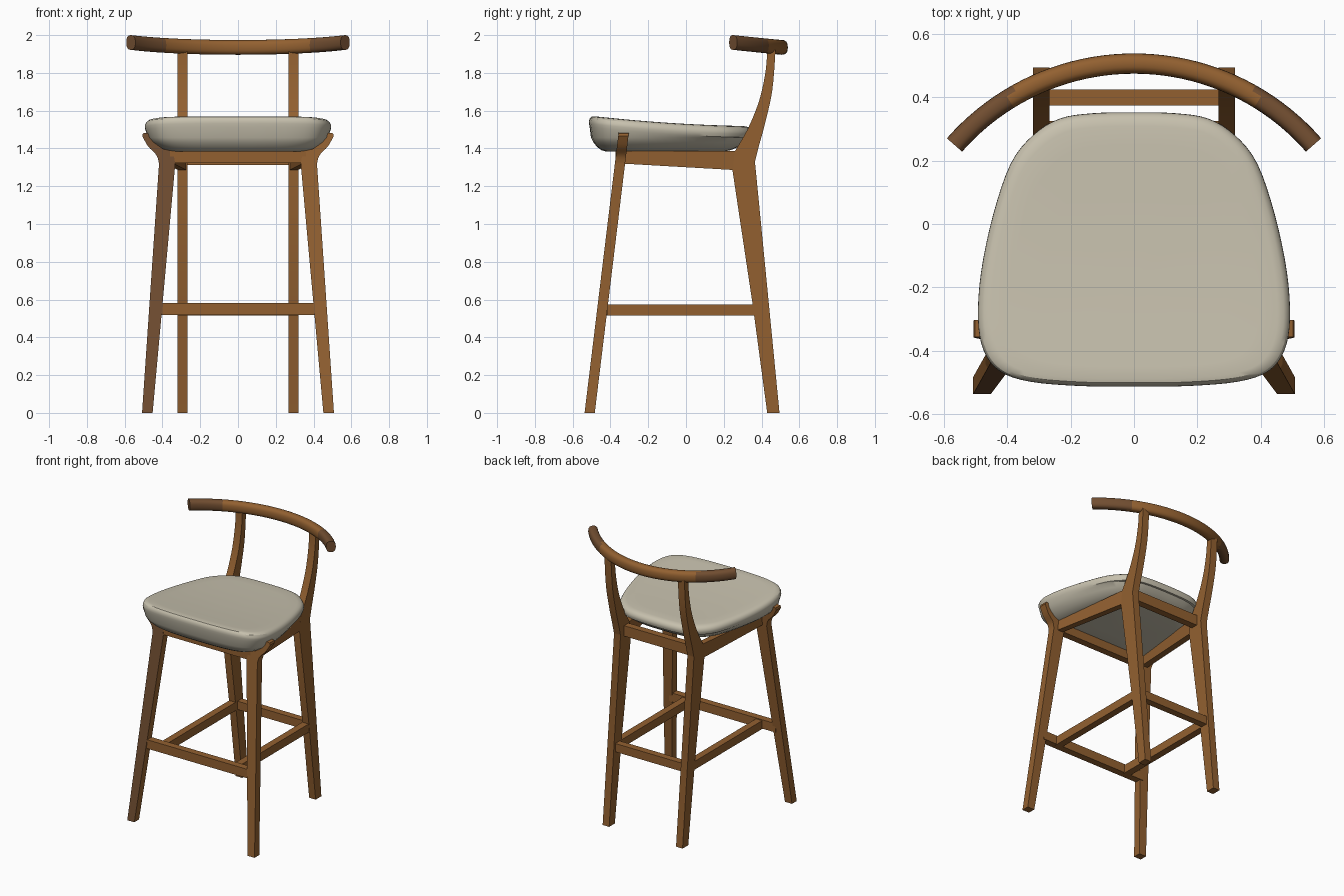
import bpy, bmesh, math
from mathutils import Vector

if "Cube" in bpy.data.objects:
    bpy.data.objects.remove(bpy.data.objects["Cube"])


def material(name, rgb):
    m = bpy.data.materials.new(name)
    m.diffuse_color = (*rgb, 1)
    m.use_nodes = True
    m.node_tree.nodes["Principled BSDF"].inputs["Base Color"].default_value = m.diffuse_color
    return m


wood = material("warm wood", (0.29, 0.118, 0.03))
dark_wood = material("dark wood", (0.165, 0.075, 0.03))
fabric = material("cream fabric", (0.57, 0.53, 0.42))


def finish(name, bm, *mats):
    bmesh.ops.recalc_face_normals(bm, faces=bm.faces)
    me = bpy.data.meshes.new(name)
    bm.to_mesh(me)
    bm.free()
    for m in mats:
        me.materials.append(m)
    ob = bpy.data.objects.new(name, me)
    bpy.context.collection.objects.link(ob)
    return ob


def smooth(pts, n=6, closed=False):
    """Catmull-Rom curve through 2D points."""
    p = [Vector(q) for q in pts]
    k = len(p)
    get = (lambda i: p[i % k]) if closed else (lambda i: p[max(0, min(k - 1, i))])
    out = []
    for i in range(k if closed else k - 1):
        a, b, c, d = get(i - 1), get(i), get(i + 1), get(i + 2)
        for j in range(n):
            t = j / n
            out.append(0.5 * (2 * b + (c - a) * t + (2 * a - 5 * b + 4 * c - d) * t * t
                              + (3 * b - a - 3 * c + d) * t ** 3))
    return out if closed else out + [p[-1]]


def prism(name, profile, place):
    """Extrude a 2D profile; place(u, v, side) gives the 3D point, side is -1 or 1."""
    bm = bmesh.new()
    ends = [[bm.verts.new(place(u, v, t)) for u, v in profile] for t in (-1, 1)]
    for e in ends:
        bm.faces.new(e)
    n = len(profile)
    for i in range(n):
        j = (i + 1) % n
        bm.faces.new((ends[0][i], ends[0][j], ends[1][j], ends[1][i]))
    return finish(name, bm, wood, dark_wood)


def loft(name, rings, *mats):
    bm = bmesh.new()
    vs = [[bm.verts.new(p) for p in r] for r in rings]
    n = len(vs[0])
    for a, b in zip(vs, vs[1:]):
        for i in range(n):
            j = (i + 1) % n
            bm.faces.new((a[i], a[j], b[j], b[i]))
    bm.faces.new(vs[0])
    bm.faces.new(vs[-1])
    return finish(name, bm, *mats)


def box(name, x0, x1, y0, y1, z0, z1):
    prism(name, [(x0, z0), (x1, z0), (x1, z1), (x0, z1)],
          lambda u, v, t: (u, y0 if t < 0 else y1, v))


# Front legs: tapered, flaring out into a small hook beside the cushion
outer = smooth([(0.418, 1.32), (0.432, 1.365), (0.475, 1.41), (0.507, 1.465)], 4)
inner = smooth([(0.462, 1.485), (0.44, 1.44), (0.40, 1.40), (0.345, 1.387)], 4)
front_leg = ([(0.452, 0), (0.508, 0)] + outer + [(0.503, 1.48)] + inner + [(0.332, 1.32)])

# Back legs: straight below the seat, curving back above it
back_edge = smooth([(0.365, 1.33), (0.385, 1.41), (0.418, 1.53), (0.457, 1.71), (0.474, 1.92)], 5)
fore_edge = smooth([(0.431, 1.92), (0.42, 1.80), (0.388, 1.655), (0.33, 1.51), (0.259, 1.385)], 5)
back_leg = [(0.43, 0), (0.495, 0)] + back_edge + fore_edge + [(0.246, 1.285), (0.352, 0.58)]

for s, side in ((1, "right"), (-1, "left")):
    leg = prism("front_leg_" + side, front_leg,
                lambda u, v, t: (s * u, -0.51 + 0.1216 * v + 0.027 * t, v))
    if s < 0:
        for f in leg.data.polygons:
            f.material_index = int(f.normal.y < -0.8)
    prism("back_leg_" + side, back_leg, lambda u, v, t: (s * (0.293 + 0.026 * t), u, v))
    # Side seat rail converges towards the back leg
    prism("side_seat_rail_" + side,
          [(-0.34, 1.32), (0.27, 1.285), (0.27, 1.387), (-0.34, 1.387)],
          lambda u, v, t: (s * (0.365 - 0.115 * (u + 0.34) + 0.022 * t), u, v))
    x = sorted((s * 0.267, s * 0.317))
    box("side_stretcher_" + side, *x, -0.43, 0.39, 0.515, 0.575)

# Cross rails and stretchers
box("front_seat_rail", -0.36, 0.36, -0.372, -0.322, 1.322, 1.387)
box("back_seat_rail", -0.28, 0.28, 0.275, 0.325, 1.312, 1.387)
box("front_stretcher", -0.425, 0.425, -0.465, -0.415, 0.518, 0.582)
box("back_stretcher", -0.28, 0.28, 0.375, 0.425, 0.515, 0.575)

# Cushion: rounded outline lofted from a small base to a gently sloping top
half = [(0.0, 0.353), (0.13, 0.35), (0.235, 0.333), (0.32, 0.28), (0.39, 0.19), (0.445, 0.03),
        (0.483, -0.15), (0.493, -0.30), (0.475, -0.40), (0.425, -0.465), (0.33, -0.498),
        (0.17, -0.512), (0.0, -0.514)]
outline = smooth(half + [(-x, y) for x, y in half[-2:0:-1]], 4, closed=True)


def cushion_ring(scale, z=None, drop=0.0):
    ring = []
    for p in outline:
        x, y = p.x * scale, -0.2 + (p.y + 0.2) * scale
        top = 1.53 - 0.055 * y + 0.06 * y * y
        ring.append((x, y, z if z is not None else top - drop))
    return ring


rings = [cushion_ring(s, z) for s, z in
         ((0.05, 1.384), (0.72, 1.384), (0.79, 1.391), (0.86, 1.407), (0.925, 1.432), (0.965, 1.457))]
rings += [cushion_ring(s, drop=d) for s, d in
          ((0.988, 0.06), (1.0, 0.042), (0.998, 0.028), (0.985, 0.014), (0.96, 0.005),
           (0.92, 0.001), (0.8, 0), (0.6, 0), (0.4, 0), (0.2, 0), (0.03, 0))]
loft("seat_cushion", rings, fabric)

# Backrest: rounded bar swept along an arc that rises towards its ends
R, CY, END = 0.754, -0.247, math.radians(48.8)
bar = []
for i in range(41):
    a = END * (i / 20 - 1)
    zc = 1.935 + 0.026 * (a / END) ** 2
    ring = []
    for k in range(24):
        b = 2 * math.pi * k / 24
        c, d = math.cos(b), math.sin(b)
        r = R + 0.032 * math.copysign(abs(c) ** 0.8, c)
        ring.append((r * math.sin(a), CY + r * math.cos(a),
                     zc + 0.039 * math.copysign(abs(d) ** 0.8, d)))
    bar.append(ring)
rest = loft("backrest_bar", bar, wood, dark_wood)
for f in rest.data.polygons:
    f.material_index = int(abs(f.center.x) > 0.39)

# Smooth the curves, keep the edges crisp
bpy.ops.object.select_all(action='SELECT')
bpy.context.view_layer.objects.active = rest
bpy.ops.object.shade_smooth_by_angle(angle=math.radians(30))
